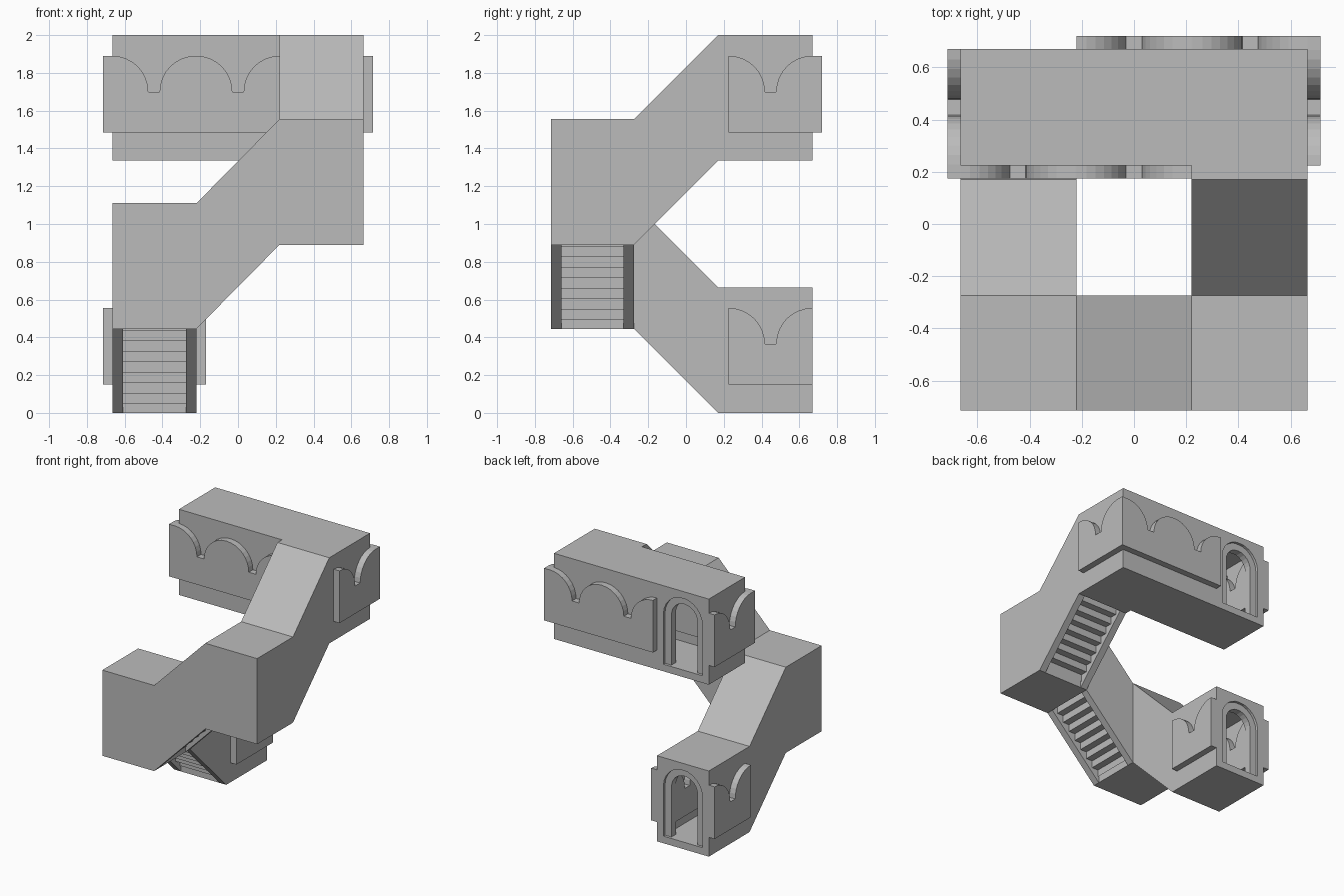
import bpy, bmesh, math

cube = bpy.data.objects.get("Cube")
if cube:
    bpy.data.objects.remove(cube, do_unlink=True)

grey = bpy.data.materials.new("stone_grey")
grey.use_nodes = True
COLOUR = (0.5, 0.5, 0.5, 1)
grey.diffuse_color = COLOUR
grey.node_tree.nodes["Principled BSDF"].inputs["Base Color"].default_value = COLOUR

# Plan lines: three cells across, wall thickness, storey rise and room height
E, C = 0.665, 0.22            # outer and inner x lines
F, N, M, B = -0.715, -0.275, 0.17, 0.67   # front, near, mid and back y lines
S = 0.225                     # front line of the back rooms
T, RISE, H = 0.055, 0.445, 0.665
Z1, Z2, Z3 = RISE, 2 * RISE, 3 * RISE
R, LIP = 0.19, 0.05           # arch radius, panel projection


def prism(name, pts, axis, a, b):
    """Extrude a (horizontal, z) outline along x or y from a to b."""
    clean = []
    for p in pts:
        if not clean or math.dist(p, clean[-1]) > 1e-4:
            clean.append(p)
    if math.dist(clean[0], clean[-1]) < 1e-4:
        clean.pop()
    bm = bmesh.new()
    place = (lambda u, v: (a, u, v)) if axis == "x" else (lambda u, v: (u, a, v))
    face = bm.faces.new([bm.verts.new(place(u, v)) for u, v in clean])
    ext = bmesh.ops.extrude_face_region(bm, geom=[face])
    moved = [g for g in ext["geom"] if isinstance(g, bmesh.types.BMVert)]
    shift = (b - a, 0, 0) if axis == "x" else (0, b - a, 0)
    bmesh.ops.translate(bm, verts=moved, vec=shift)
    bmesh.ops.recalc_face_normals(bm, faces=bm.faces)
    mesh = bpy.data.meshes.new(name)
    bm.to_mesh(mesh)
    bm.free()
    mesh.materials.append(grey)
    obj = bpy.data.objects.new(name, mesh)
    bpy.context.collection.objects.link(obj)
    return obj


def box(name, x0, x1, y0, y1, z0, z1):
    prism(name, [(x0, z0), (x1, z0), (x1, z1), (x0, z1)], "y", y0, y1)


def ribbon(name, path, height, axis, a, b):
    """Band following a path, with a vertical height hanging below it."""
    low = [(u, z - height) for u, z in reversed(path)]
    prism(name, path + low, axis, a, b)


def steps(name, u0, u1, z0, axis, a, b, count=8):
    """Thin folded flight of steps, open beneath."""
    run, up, thin = (u1 - u0) / count, RISE / count, 0.008
    top = [(u0, z0 + T)]
    for i in range(count):
        top += [(u0 + run * i, z0 + T + up * (i + 1)),
                (u0 + run * (i + 1), z0 + T + up * (i + 1))]
    side = math.copysign(thin, run)
    prism(name, top + [(u + side, z - thin) for u, z in reversed(top)], axis, a, b)


def panel(name, u0, u1, cusps, z0, axis, a, b):
    """Wall panel with a scalloped top: round humps meeting in narrow notches."""
    low, spring = z0 + 0.15, z0 + 0.365
    arc = [math.radians(90 * i / 8) for i in range(9)]
    pts = [(u0, low), (u1, low), (u1, spring + R)]
    for c in sorted(cusps, reverse=True):
        pts += [(c + C - R * math.sin(t), spring + R * math.cos(t)) for t in arc]
        pts += [(c - C + R * math.sin(t), spring + R * math.cos(t)) for t in reversed(arc)]
    pts.append((u0, spring + R))
    prism(name, [(min(max(u, u0), u1), z) for u, z in pts], axis, a, b)


def arch(c, radius, z0, spring):
    """Arched outline from the left foot over to the right foot."""
    turn = [math.pi * (1 - i / 12) for i in range(13)]
    return ([(c - radius, z0)]
            + [(c + radius * math.cos(t), spring + radius * math.sin(t)) for t in turn]
            + [(c + radius, z0)])


def doorway(name, x0, x1, z0):
    """Back wall with an arched doorway and a recessed door frame."""
    c, foot, spring = -(E + C) / 2, z0 + T, z0 + 0.445
    wide, narrow = (E - C) / 2 - T, (E - C) / 2 - 2 * T
    hole = arch(c, wide, foot, spring)
    prism(name + "_back_wall",
          [(x0, z0), (x0, z0 + H), (x1, z0 + H), (x1, z0), (c + wide, z0)]
          + hole[::-1] + [(c - wide, z0)], "y", B - T, B)
    prism(name + "_door_frame", hole + arch(c, narrow, foot, spring)[::-1],
          "y", B - T - 0.02, B - 0.02)


# Long side walls, each following the floor and ceiling of its flight
path_1 = [(B, H), (M, H), (N, Z1 + H), (F, Z1 + H)]
path_2 = [(-E, Z1 + H), (-C, Z1 + H), (C, Z2 + H), (E, Z2 + H)]
path_3 = [(F, Z2 + H), (N, Z2 + H), (M, Z3 + H), (B, Z3 + H)]
ribbon("lower_outer_wall", path_1, H, "x", -E, -E + T)
ribbon("lower_inner_wall", path_1[:3], H, "x", -C - T, -C)
ribbon("front_outer_wall", path_2, H, "y", F, F + T)
ribbon("front_inner_wall", path_2[1:3], H, "y", N - T, N)
ribbon("upper_outer_wall", path_3, H, "x", E - T, E)
ribbon("upper_inner_wall", path_3[1:3] + [(S, Z3 + H)], H, "x", C, C + T)

# Ceilings
ribbon("lower_ceiling", path_1, T, "x", -E, -C)
ribbon("front_ceiling", path_2[1:], T, "y", F, N)
ribbon("upper_ceiling", path_3[1:], T, "x", C, E)
box("hall_ceiling", -E, C, S, B, Z3 + H - T, Z3 + H)

# Floors
box("entry_floor", -E, -C, M, B, 0, T)
box("lower_landing_floor", -E, -C, F, N, Z1, Z1 + T)
box("upper_landing_floor", C, E, F, N, Z2, Z2 + T)
box("hall_floor", -E, C, S, B, Z3, Z3 + T)
box("hall_end_floor", C, E, M, B, Z3, Z3 + T)

# Stairs
steps("lower_stairs", M, N, 0, "x", -E + T, -C - T)
steps("front_stairs", -C, C, Z1, "y", F + T, N - T)
steps("upper_stairs", N, M, Z2, "x", C + T, E - T)

# Top hall walls and both doorways
box("hall_front_wall", -E, C + T, S, S + T, Z3, Z3 + H)
box("hall_end_wall", -E, -E + T, S, B, Z3, Z3 + H)
doorway("entry", -E, -C, 0)
doorway("hall", -E, E, Z3)

# Scalloped panels outside, and their thinner-set twins inside
MID, CELL = (S + B) / 2, E - C
panel("entry_panel_right", S, B, [MID], 0, "x", -E - LIP, -E)
panel("entry_panel_left", S, B, [MID], 0, "x", -C, -C + LIP)
panel("hall_panel_end", S - LIP, B, [MID], Z3, "x", -E - LIP, -E)
panel("hall_panel_side", S, B + LIP, [MID], Z3, "x", E, E + LIP)
panel("hall_panel_front", -E - LIP, C, [-CELL, 0], Z3, "y", S - LIP, S)
panel("hall_panel_back", -C, E + LIP, [0, CELL], Z3, "y", B, B + LIP)

inner = B - T - 0.02
panel("entry_inner_panel_right", S, inner, [MID], 0, "x", -E + T, -E + T + LIP)
panel("entry_inner_panel_left", S, inner, [MID], 0, "x", -C - T - LIP, -C - T)
panel("hall_inner_panel_end", S + T, inner, [MID], Z3, "x", -E + T, -E + T + LIP)
panel("hall_inner_panel_side", S, inner, [MID], Z3, "x", E - T - LIP, E - T)
panel("hall_inner_panel_front", -E + T, C, [-CELL, 0], Z3, "y", S + T, S + T + LIP)
panel("hall_inner_panel_back", -C, E - T, [0, CELL], Z3, "y", B - T - LIP, B - T)
